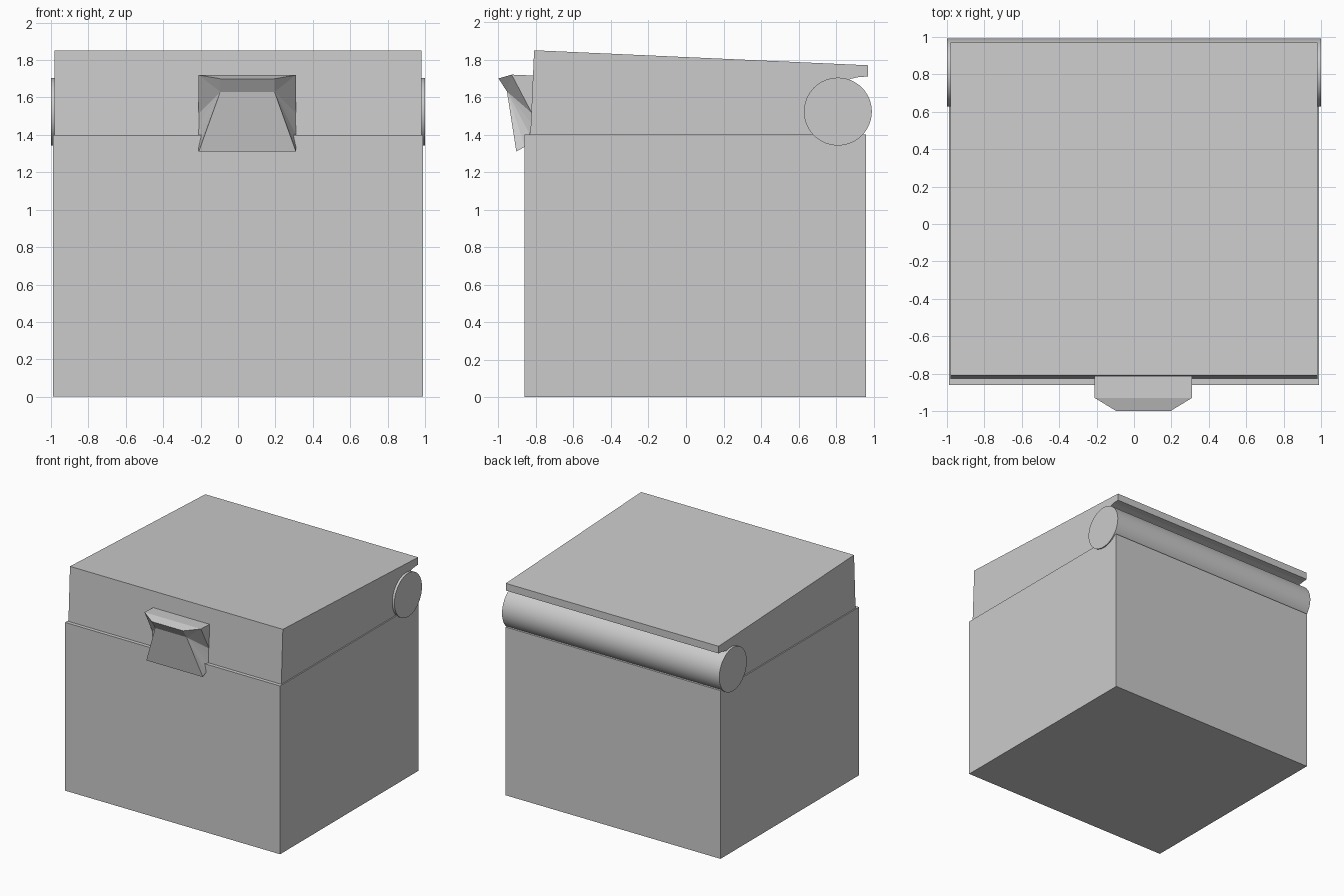
import bpy, bmesh, math

if "Cube" in bpy.data.objects:
    bpy.data.objects.remove(bpy.data.objects["Cube"])


def make_object(name, verts, faces):
    mesh = bpy.data.meshes.new(name)
    mesh.from_pydata(verts, [], faces)
    bm = bmesh.new()
    bm.from_mesh(mesh)
    bmesh.ops.recalc_face_normals(bm, faces=bm.faces)
    bm.to_mesh(mesh)
    bm.free()
    obj = bpy.data.objects.new(name, mesh)
    bpy.context.collection.objects.link(obj)
    return obj


def extrude_profile(name, profile, half_width):
    """Side profile (y, z) stretched along x."""
    n = len(profile)
    verts = [(x, y, z) for x in (-half_width, half_width) for y, z in profile]
    faces = [tuple(range(n)), tuple(range(n, 2 * n))]
    faces += [(i, (i + 1) % n, n + (i + 1) % n, n + i) for i in range(n)]
    return make_object(name, verts, faces)


# Box body
extrude_profile("box_body", [(-0.86, 0), (0.96, 0), (0.96, 1.4), (-0.86, 1.4)], 0.99)

# Sloped lid with a rear lip overhanging the hinge
extrude_profile("lid", [(-0.83, 1.4), (-0.81, 1.85), (0.97, 1.77), (0.97, 1.71),
                        (0.92, 1.707), (0.88, 1.698), (0.84, 1.68),
                        (0.81, 1.64), (0.81, 1.4)], 0.98)

# Hinge barrel
bpy.ops.mesh.primitive_cylinder_add(vertices=64, radius=0.181, depth=2,
                                    location=(0, 0.81, 1.523),
                                    rotation=(0, math.pi / 2, 0))
hinge = bpy.context.object
hinge.name = "hinge_barrel"
bpy.ops.object.shade_smooth_by_angle(angle=math.radians(30))

# Flared latch: (half width, y, z) points, mirrored about its own centre
A, B, T, U, D, L4, L3, L2, L1 = range(9)
points = [(0.26, -0.81, 1.715), (0.26, -0.93, 1.72), (0.145, -1.0, 1.70),
          (0.145, -0.955, 1.63), (0.26, -0.905, 1.31), (0.26, -0.86, 1.335),
          (0.26, -0.832, 1.40), (0.26, -0.825, 1.46), (0.26, -0.822, 1.515)]
n = len(points)
verts = [(0.05 + s * x, y, z) for s in (-1, 1) for x, y, z in points]
faces = [(i, (i + 1) % n, n + (i + 1) % n, n + i) for i in range(n)]
side = [(A, B, L1), (B, T, U), (B, U, L1), (U, L1, L2), (U, L2, L3),
        (U, L3, L4), (U, L4, D)]
for offset in (0, n):
    faces += [tuple(i + offset for i in f) for f in side]
make_object("latch", verts, faces)
